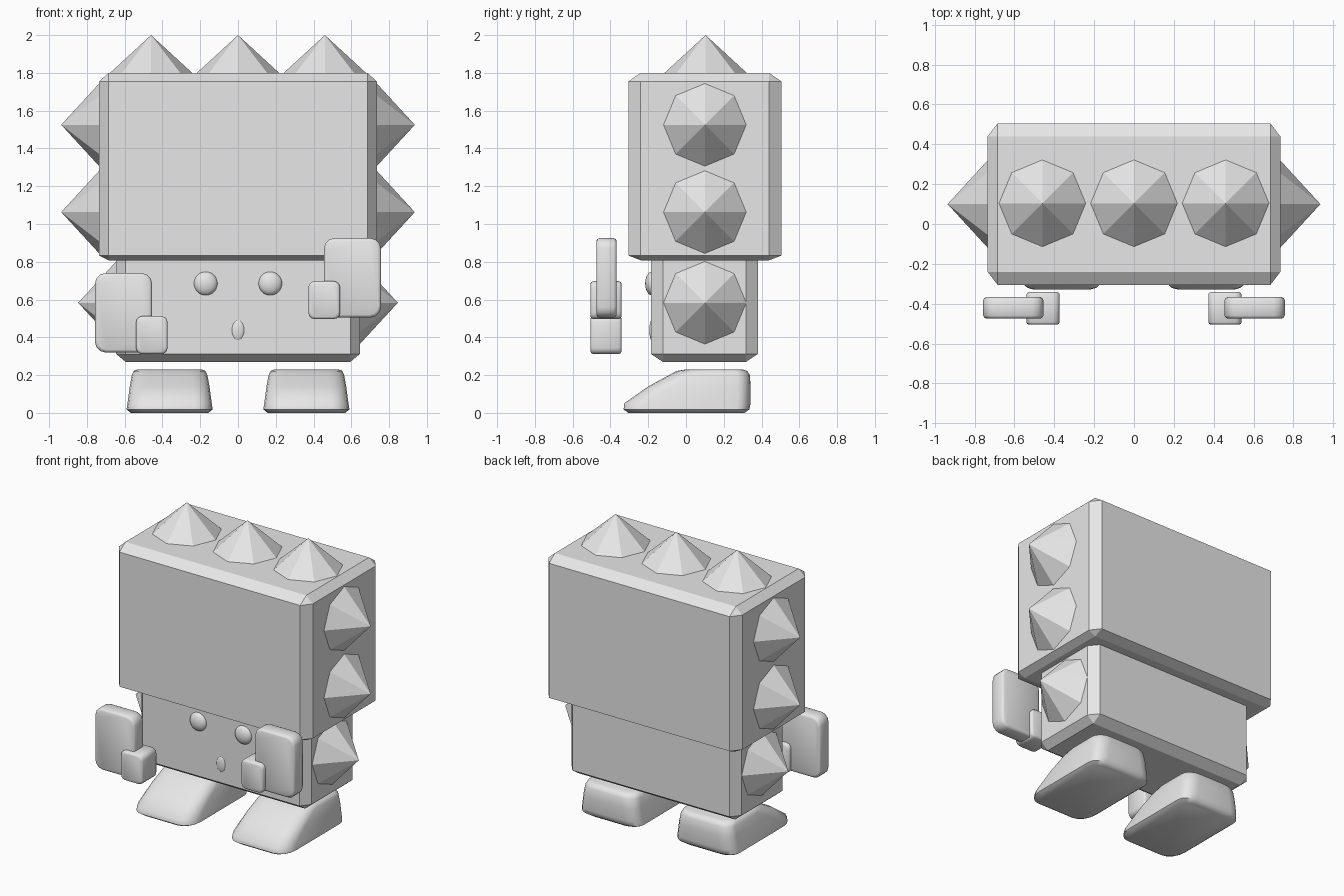
import bpy
import bmesh
import math
from mathutils import Vector

old = bpy.data.objects.get("Cube")
if old:
    bpy.data.objects.remove(old, do_unlink=True)

grey = bpy.data.materials.new("light_grey")
grey.use_nodes = True
grey.diffuse_color = (0.8, 0.8, 0.8, 1)
grey.node_tree.nodes["Principled BSDF"].inputs["Base Color"].default_value = (0.8, 0.8, 0.8, 1)


def finish(name, bm, angle=None):
    bmesh.ops.recalc_face_normals(bm, faces=bm.faces)
    mesh = bpy.data.meshes.new(name)
    bm.to_mesh(mesh)
    bm.free()
    mesh.materials.append(grey)
    obj = bpy.data.objects.new(name, mesh)
    bpy.context.collection.objects.link(obj)
    if angle:
        bpy.ops.object.select_all(action="DESELECT")
        obj.select_set(True)
        bpy.context.view_layer.objects.active = obj
        bpy.ops.object.shade_smooth_by_angle(angle=math.radians(angle))
    return obj


def outline(u0, u1, v0, v1, ru, rv, seg=1, rv_low=None):
    """Rectangle with cut (seg 1) or rounded corners; rv_low sets the low-v corners."""
    low = rv if rv_low is None else rv_low
    corners = ((u1, v1, 1, 1), (u0, v1, -1, 1), (u0, v0, -1, -1), (u1, v0, 1, -1))
    pts = []
    for i, (u, v, su, sv) in enumerate(corners):
        r = rv if sv > 0 else low
        for k in range(seg + 1):
            a = math.radians(90) * (i + k / seg)
            pts.append((u - su * ru + ru * math.cos(a), v - sv * r + r * math.sin(a)))
    return pts


def loft(name, rings, axis="z", angle=None):
    """Skin a stack of (depth, outline) rings along an axis and cap both ends."""
    bm = bmesh.new()
    loops = []
    for d, pts in rings:
        loops.append([bm.verts.new((u, v, d) if axis == "z" else (u, d, v)) for u, v in pts])
    for a, b in zip(loops, loops[1:]):
        for i in range(len(a)):
            j = (i + 1) % len(a)
            bm.faces.new((a[i], a[j], b[j], b[i]))
    bm.faces.new(loops[0])
    bm.faces.new(loops[-1])
    bmesh.ops.remove_doubles(bm, verts=bm.verts, dist=0.0005)
    return finish(name, bm, angle)


def block(name, hx, y0, y1, z0, z1, cx, cy, low, high):
    """Box with all its edges chamfered."""
    inner = outline(-hx + cx, hx - cx, y0 + cy, y1 - cy, 0, 0)
    outer = outline(-hx, hx, y0, y1, cx, cy)
    loft(name, [(z0, inner), (z0 + low, outer), (z1 - high, outer), (z1, inner)])


def spike(name, base, direction, height=0.203):
    """Eight-sided cone with a short sunken rim."""
    bm = bmesh.new()
    bmesh.ops.create_cone(bm, cap_ends=True, segments=8, radius1=0.221, radius2=0, depth=height)
    bmesh.ops.translate(bm, verts=bm.verts, vec=(0, 0, height / 2))
    obj = finish(name, bm)
    obj.rotation_mode = "QUATERNION"
    obj.rotation_quaternion = Vector(direction).to_track_quat("Z", "Y")
    obj.location = base


def button(name, x, y, z, scale):
    """Flattened ball for facial features."""
    bm = bmesh.new()
    bmesh.ops.create_uvsphere(bm, u_segments=24, v_segments=16, radius=1)
    bmesh.ops.scale(bm, verts=bm.verts, vec=scale)
    bmesh.ops.translate(bm, verts=bm.verts, vec=(x, y, z))
    finish(name, bm, 60)


def pad(name, x0, x1, y0, y1, z0, z1, r, e):
    """Rounded slab facing front, with eased front and back edges."""
    small = outline(x0 + e, x1 - e, z0 + e, z1 - e, r - e / 2, r - e / 2, 3)
    mid = outline(x0 + e / 3, x1 - e / 3, z0 + e / 3, z1 - e / 3, r, r, 3)
    full = outline(x0, x1, z0, z1, r, r, 3)
    loft(name, [(y0, small), (y0 + e / 3, mid), (y0 + e, full),
                (y1 - e, full), (y1 - e / 3, mid), (y1, small)], "y", 35)


# Head and body
block("head", 0.735, -0.305, 0.505, 0.808, 1.80, 0.05, 0.065, 0.025, 0.045)
block("body", 0.645, -0.185, 0.38, 0.27, 0.86, 0.05, 0.062, 0.042, 0.03)

# Spikes on top and along both sides
for label, x in (("right", -0.46), ("middle", 0), ("left", 0.46)):
    spike("top_spike_" + label, (x, 0.104, 1.797), (0, 0, 1))
for label, s in (("left", 1), ("right", -1)):
    spike("upper_spike_" + label, (s * 0.733, 0.1, 1.525), (s, 0, 0))
    spike("lower_spike_" + label, (s * 0.733, 0.1, 1.063), (s, 0, 0))
    spike("body_spike_" + label, (s * 0.643, 0.1, 0.583), (s, 0, 0))

    # Eye
    button("eye_" + label, s * 0.171, -0.18, 0.685, (0.063, 0.036, 0.063))

    # Hand and thumb, the left pair raised
    lift = 0.185 if s > 0 else 0
    x0, x1 = sorted((s * 0.455, s * 0.757))
    pad("hand_" + label, x0, x1, -0.475, -0.367, 0.32 + lift, 0.74 + lift, 0.055, 0.015)
    x0, x1 = sorted((s * 0.373, s * 0.54))
    pad("thumb_" + label, x0, x1, -0.505, -0.342, 0.312 + lift, 0.512 + lift, 0.032, 0.012)

    # Foot: toe slopes back as it rises
    cx = s * 0.362
    levels = ((0, 0.205, -0.305, 0.31), (0.018, 0.228, -0.33, 0.335),
              (0.05, 0.223, -0.328, 0.342), (0.14, 0.211, -0.2, 0.342),
              (0.2, 0.2, -0.09, 0.338), (0.222, 0.19, -0.05, 0.325), (0.23, 0.17, 0, 0.3))
    rings = [(z, outline(cx - w, cx + w, front, back, 0.09, 0.07, 4, 0.12))
             for z, w, front, back in levels]
    loft("foot_" + label, rings, "z", 50)

# Mouth
button("mouth", 0, -0.18, 0.438, (0.035, 0.014, 0.055))
